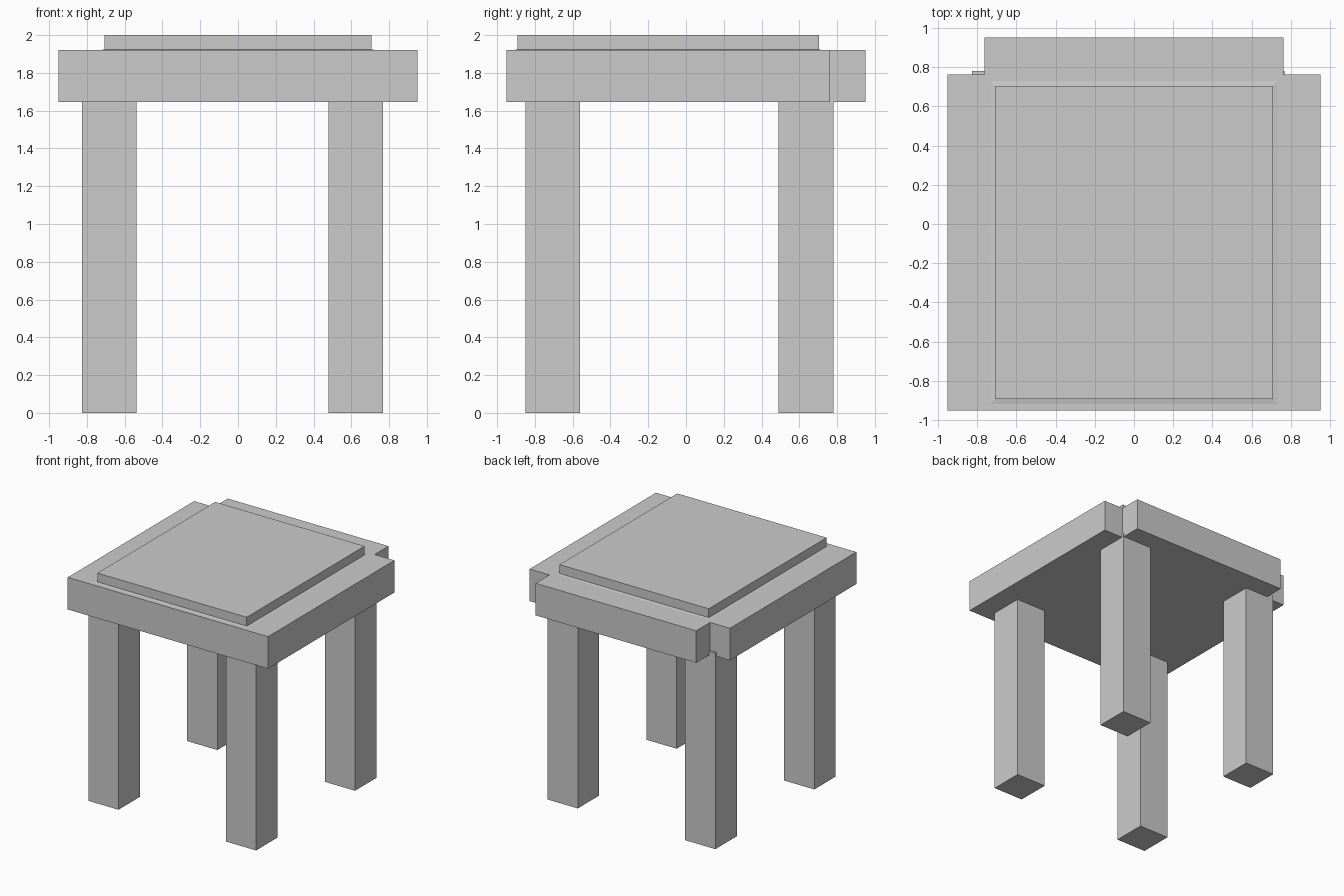
import bpy, bmesh

if "Cube" in bpy.data.objects:
    bpy.data.objects.remove(bpy.data.objects["Cube"])


def prism(name, outline, z0, z1, top=None):
    """Solid from a counter-clockwise outline, optionally with a different top outline."""
    bm = bmesh.new()
    low = [bm.verts.new((x, y, z0)) for x, y in outline]
    high = [bm.verts.new((x, y, z1)) for x, y in (top or outline)]
    bm.faces.new(low[::-1])
    bm.faces.new(high)
    n = len(low)
    for i in range(n):
        j = (i + 1) % n
        bm.faces.new((low[i], low[j], high[j], high[i]))
    mesh = bpy.data.meshes.new(name)
    bm.to_mesh(mesh)
    bm.free()
    obj = bpy.data.objects.new(name, mesh)
    bpy.context.collection.objects.link(obj)
    return obj


def rect(x0, x1, y0, y1):
    return [(x0, y0), (x1, y0), (x1, y1), (x0, y1)]


SEAT_BOTTOM, SEAT_TOP = 1.645, 1.92

# Legs, slightly off-centre; the rear tops poke out at the seat notches
for side, x in (("left", -0.825), ("right", 0.48)):
    for end, y in (("front", -0.85), ("back", 0.49)):
        prism(f"{end}_{side}_leg", rect(x, x + 0.287, y, y + 0.29), 0, 1.68)

# Thick seat with notched back corners
prism("seat", [(-0.95, -0.95), (0.95, -0.95), (0.95, 0.762), (0.762, 0.762),
               (0.762, 0.95), (-0.762, 0.95), (-0.762, 0.762), (-0.95, 0.762)],
      SEAT_BOTTOM, SEAT_TOP)

# Barely raised sloping border below the top panel
inner = rect(-0.708, 0.708, -0.893, 0.703)
prism("panel_border", rect(-0.762, 0.762, -0.948, 0.76),
      SEAT_TOP - 0.005, SEAT_TOP + 0.004, inner)

# Raised top panel
prism("top_panel", inner, SEAT_TOP, 2.0)
